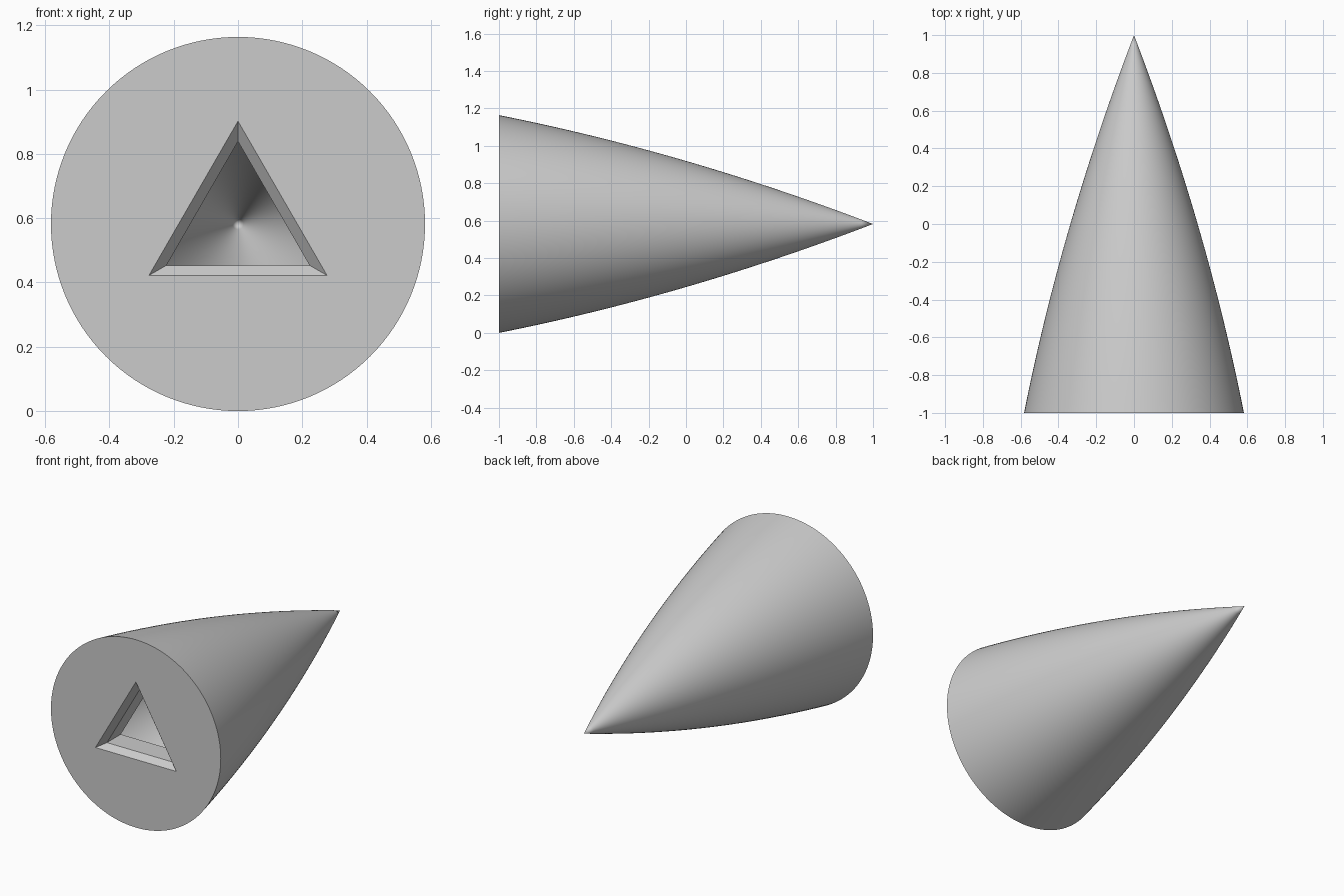
import bpy
import bmesh
from math import sin, cos, tau

cube = bpy.data.objects.get("Cube")
if cube:
    bpy.data.objects.remove(cube, do_unlink=True)

RADIUS = 0.582
SEGMENTS = 128
STEPS = 32

grey = bpy.data.materials.new("plain grey")
grey.use_nodes = True
colour = (0.6, 0.6, 0.6, 1)
grey.diffuse_color = colour
grey.node_tree.nodes["Principled BSDF"].inputs["Base Color"].default_value = colour


def loft(name, sections, sides):
    """Solid along y from (y, radius) rings with a point at the top; radius 0 ends in a tip."""
    bm = bmesh.new()
    rings = []
    for y, r in sections:
        if r < 1e-5:
            rings.append([bm.verts.new((0, y, RADIUS))])
        else:
            angles = [tau * i / sides for i in range(sides)]
            rings.append([bm.verts.new((r * sin(a), y, RADIUS + r * cos(a))) for a in angles])
    for a, b in zip(rings, rings[1:]):
        for i in range(sides):
            j = (i + 1) % sides
            if len(b) == 1:
                bm.faces.new((a[i], a[j], b[0]))
            else:
                bm.faces.new((a[i], a[j], b[j], b[i]))
    bm.faces.new(rings[0])
    if len(rings[-1]) > 1:
        bm.faces.new(rings[-1])
    bmesh.ops.recalc_face_normals(bm, faces=bm.faces)
    mesh = bpy.data.meshes.new(name)
    bm.to_mesh(mesh)
    bm.free()
    mesh.materials.append(grey)
    obj = bpy.data.objects.new(name, mesh)
    bpy.context.collection.objects.link(obj)
    return obj


def ogive(start, end, radius, bulge):
    """Gently bulging profile from a round base to a sharp tip."""
    ts = [i / STEPS for i in range(STEPS + 1)]
    return [(start + (end - start) * t, radius * (1 - t) + bulge * t * (1 - t)) for t in ts]


# Pointed outer body
body = loft("nose_cone", ogive(-1, 1, RADIUS, 0.184), SEGMENTS)

# Hollow inside, and the chamfered triangular socket leading to it
cavity = loft("cavity_cutter", ogive(-0.83, 0.55, 0.41, 0.13), SEGMENTS)
chamfer = 0.035
slope = (0.32 - 0.257) / chamfer
lip = 0.01
socket = loft("socket_cutter", [(-1 - lip, 0.32 + slope * lip), (-1 + chamfer, 0.257), (-0.8, 0.257)], 3)

for cutter in (cavity, socket):
    cutter.hide_render = True
    cut = body.modifiers.new(cutter.name, 'BOOLEAN')
    cut.operation = 'DIFFERENCE'
    cut.solver = 'EXACT'
    cut.object = cutter

# Apply the cuts and drop the cutters
bpy.ops.object.select_all(action='DESELECT')
bpy.context.view_layer.objects.active = body
body.select_set(True)
for name in [m.name for m in body.modifiers]:
    bpy.ops.object.modifier_apply(modifier=name)
for cutter in (cavity, socket):
    bpy.data.objects.remove(cutter, do_unlink=True)

bpy.ops.object.shade_smooth_by_angle(angle=0.5)
